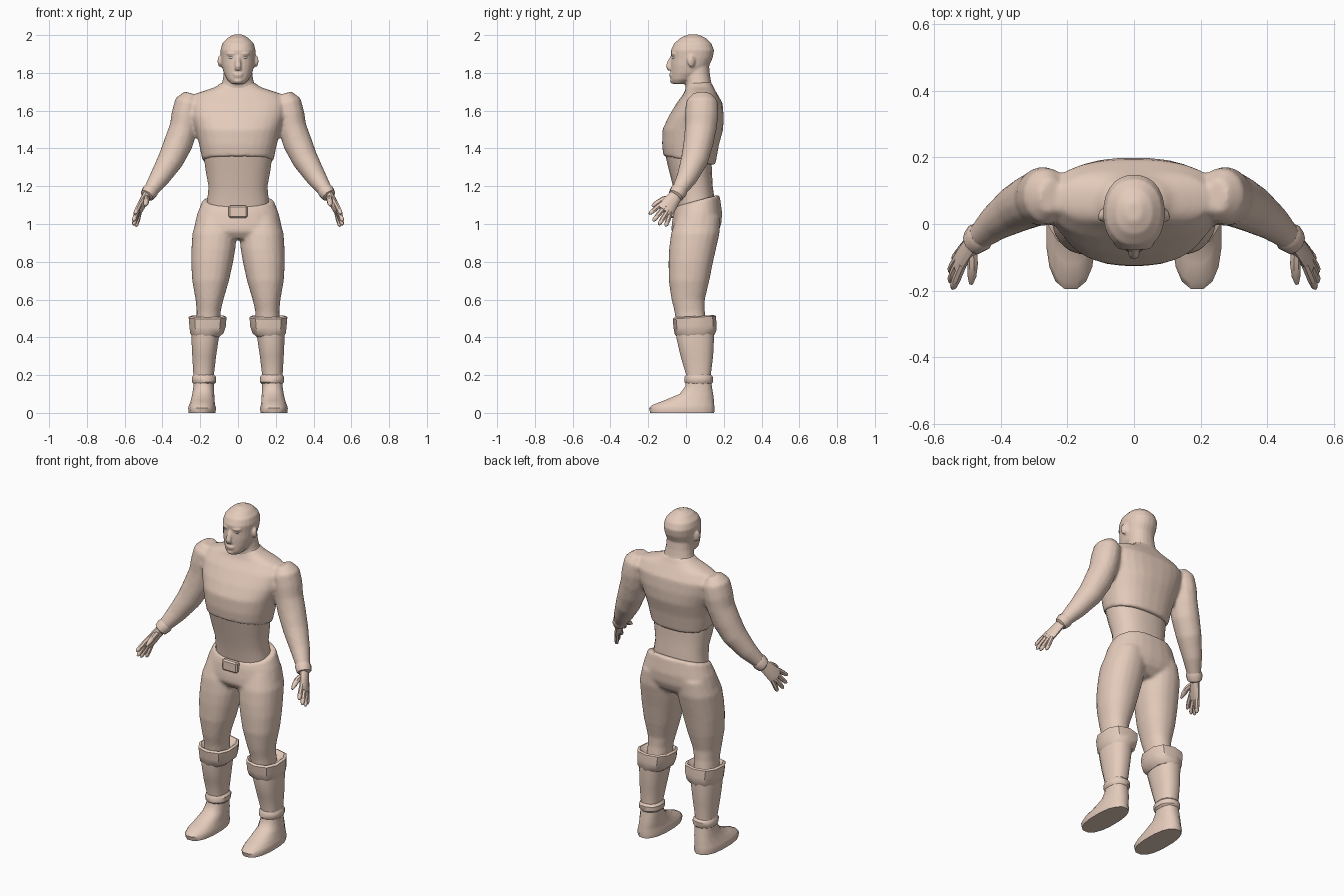
import bpy, bmesh, math
from mathutils import Vector, Matrix

def material(name, rgb):
    m = bpy.data.materials.new(name)
    m.diffuse_color = (*rgb, 1)
    return m

SKIN = material("skin", (0.78, 0.6, 0.5))
WHITE = material("eye_white", (0.95, 0.95, 0.95))

def skin(bm, rings):
    """Bridge a list of point rings and cap both ends."""
    vs = [[bm.verts.new(p) for p in r] for r in rings]
    n = len(vs[0])
    for a, b in zip(vs, vs[1:]):
        for i in range(n):
            j = (i + 1) % n
            bm.faces.new((a[i], a[j], b[j], b[i]))
    bm.faces.new(vs[0])
    bm.faces.new(vs[-1])

def power(v, p):
    return math.copysign(abs(v) ** (2 / p), v)

def loft(bm, rows, n=20, p=2.2, side=1):
    """Horizontal sections: (z, centre x, half width, front y, back y[, tilt])."""
    rings = []
    for z, cx, rx, y0, y1, *t in rows:
        tilt = t[0] if t else 0
        ring = []
        for i in range(n):
            a = 2 * math.pi * (i + 0.5) / n
            c, s = power(math.cos(a), p), power(math.sin(a), p)
            ring.append((side * (cx + rx * c), (y0 + y1) / 2 + (y1 - y0) / 2 * s, z + tilt * s))
        rings.append(ring)
    skin(bm, rings)

def tube(bm, pts, ref=(0, 1, 0), n=14, side=1):
    """Sections square to a path: (x, y, z, radius along ref, other radius)."""
    cs = [Vector(q[:3]) for q in pts]
    rings = []
    for k, q in enumerate(pts):
        t = (cs[min(k + 1, len(cs) - 1)] - cs[max(k - 1, 0)]).normalized()
        u = Vector(ref)
        u = (u - t * u.dot(t)).normalized()
        v = t.cross(u)
        ring = []
        for i in range(n):
            a = 2 * math.pi * i / n
            w = cs[k] + u * q[3] * math.cos(a) + v * q[4] * math.sin(a)
            ring.append((side * w.x, w.y, w.z))
        rings.append(ring)
    skin(bm, rings)

def blob(bm, loc, size, rot=0):
    m = Matrix.Translation(loc) @ Matrix.Rotation(rot, 4, 'Z') @ Matrix.Diagonal((*size, 1))
    bmesh.ops.create_uvsphere(bm, u_segments=14, v_segments=8, radius=1, matrix=m)

def finish(bm, name, voxel=0, smooth=6, mat=SKIN, angle=50):
    bmesh.ops.recalc_face_normals(bm, faces=bm.faces[:])
    me = bpy.data.meshes.new(name)
    bm.to_mesh(me)
    bm.free()
    me.materials.append(mat)
    for f in me.polygons:
        f.use_smooth = True
    me.set_sharp_from_angle(angle=math.radians(angle))
    ob = bpy.data.objects.new(name, me)
    bpy.context.collection.objects.link(ob)
    if voxel:  # fuse overlapping volumes into one skin
        r = ob.modifiers.new("fuse", 'REMESH')
        r.mode, r.voxel_size, r.use_smooth_shade = 'VOXEL', voxel, True
        s = ob.modifiers.new("relax", 'SMOOTH')
        s.factor, s.iterations = 0.5, smooth
    return ob

# chest with both arms
bm = bmesh.new()
loft(bm, [(1.335, 0, .188, -.12, .155, -.025), (1.42, 0, .206, -.127, .175),
          (1.5, 0, .225, -.125, .197), (1.57, 0, .25, -.092, .2),
          (1.64, 0, .262, -.05, .194), (1.69, 0, .225, -.012, .165),
          (1.725, 0, .12, .0, .145), (1.75, 0, .085, .005, .135)], n=28, p=2.4)
for s in (1, -1):
    tube(bm, [(.25, .085, 1.692, .05, .035), (.262, .085, 1.65, .085, .072),
              (.275, .083, 1.58, .09, .078), (.288, .078, 1.51, .085, .076),
              (.315, .066, 1.43, .08, .078), (.356, .045, 1.34, .073, .07),
              (.415, .005, 1.245, .056, .055), (.478, -.05, 1.155, .036, .034)], side=s)
finish(bm, "chest_and_arms", 0.01)

# bare midriff
bm = bmesh.new()
loft(bm, [(1.06, 0, .165, -.045, .15), (1.13, 0, .163, -.055, .152), (1.2, 0, .157, -.07, .142),
          (1.28, 0, .172, -.09, .138), (1.37, 0, .184, -.112, .135)], n=24, p=2.4)
finish(bm, "midriff")

# trousers
bm = bmesh.new()
loft(bm, [(.92, 0, .13, -.05, .13), (.96, 0, .225, -.078, .172), (1.0, 0, .23, -.076, .188),
          (1.06, 0, .215, -.066, .192), (1.125, 0, .188, -.055, .178, .032)], n=24, p=2.3)
for s in (1, -1):
    loft(bm, [(1.04, .115, .1, -.05, .18), (.95, .124, .118, -.08, .178), (.87, .13, .117, -.09, .16),
              (.8, .137, .112, -.093, .144), (.7, .145, .098, -.092, .124), (.6, .151, .074, -.077, .1),
              (.54, .155, .064, -.062, .1), (.46, .158, .064, -.05, .11)], side=s)
finish(bm, "trousers", 0.01)

# buckle flap
bm = bmesh.new()
bmesh.ops.create_cube(bm, size=1, matrix=Matrix.Translation((0, -.068, 1.065)) @ Matrix.Diagonal((.1, .035, .065, 1)))
bmesh.ops.bevel(bm, geom=bm.edges[:], offset=.008, segments=1, affect='EDGES')
finish(bm, "buckle", angle=30)

# boots: shaft and foot, folded cuff, ankle band
shaft, cuff, band = bmesh.new(), bmesh.new(), bmesh.new()
for s in (1, -1):
    loft(shaft, [(0, .19, .072, -.192, .152), (.025, .19, .075, -.198, .154), (.042, .19, .07, -.18, .152),
                 (.065, .187, .064, -.12, .15), (.1, .184, .059, -.035, .145), (.14, .182, .055, -.005, .138),
                 (.2, .182, .055, .0, .132), (.3, .179, .064, -.03, .145),
                 (.4, .174, .074, -.053, .15), (.46, .17, .075, -.05, .15)], n=16, p=2.4, side=s)
    loft(cuff, [(.405, .17, .074, -.045, .148, .005), (.425, .165, .092, -.06, .16, .008),
                (.46, .161, .1, -.066, .162, .008), (.505, .161, .104, -.07, .158, .008),
                (.512, .16, .09, -.06, .146, .006), (.49, .158, .066, -.05, .11)], n=10, p=2.5, side=s)
    loft(band, [(.152, .181, .055, .0, .135), (.163, .18, .065, -.01, .145),
                (.19, .18, .066, -.01, .145), (.204, .181, .055, .0, .132)], n=12, side=s)
finish(shaft, "boots")
finish(cuff, "boot_cuffs", angle=40)
finish(band, "ankle_bands", angle=40)

# hands with fingers, and wrist bands
bm, wrist = bmesh.new(), bmesh.new()
ACROSS = (0, -.78, .62)
FINGERS = [((.522, -.138, 1.1), (.545, -.192, 1.055)), ((.53, -.122, 1.078), (.553, -.172, 1.018)),
           ((.531, -.104, 1.058), (.553, -.142, .998)), ((.526, -.086, 1.046), (.54, -.106, .99))]
for s in (1, -1):
    tube(bm, [(.475, -.045, 1.16, .033, .026), (.497, -.073, 1.125, .04, .022),
              (.518, -.1, 1.088, .047, .019), (.53, -.116, 1.068, .044, .014)], ACROSS, 10, s)
    for a, b in FINGERS:
        a, b = Vector(a), Vector(b)
        tube(bm, [(*a.lerp(b, t), r, r) for t, r in ((-.3, .013), (.5, .0135), (.9, .011), (1.05, .005))],
             ACROSS, 7, s)
    tube(bm, [(.487, -.075, 1.14, .016, .016), (.484, -.12, 1.13, .016, .016),
              (.487, -.155, 1.11, .014, .014), (.49, -.18, 1.095, .006, .006)], (1, 0, 0), 7, s)
    tube(wrist, [(.458, -.032, 1.184, .042, .04), (.466, -.04, 1.172, .047, .044),
                 (.482, -.054, 1.15, .042, .038), (.486, -.058, 1.145, .03, .026)], n=10, side=s)
finish(bm, "hands")
finish(wrist, "wrist_bands", angle=40)

# head, neck, nose, lips, brows and ears
bm = bmesh.new()
loft(bm, [(1.742, 0, .036, -.07, -.01), (1.765, 0, .058, -.08, .05), (1.8, 0, .076, -.08, .1),
          (1.84, 0, .086, -.08, .124), (1.88, 0, .09, -.078, .142), (1.92, 0, .093, -.08, .149),
          (1.955, 0, .084, -.064, .135), (1.985, 0, .056, -.03, .105), (2.003, 0, .022, .01, .065)], n=24)
loft(bm, [(1.67, 0, .13, .01, .16), (1.715, 0, .105, -.002, .148), (1.75, 0, .084, -.005, .134),
          (1.79, 0, .077, -.01, .127), (1.85, 0, .072, -.01, .122)], n=20)
tube(bm, [(0, -.07, 1.892, .008, .01), (0, -.084, 1.862, .013, .014),
          (0, -.092, 1.835, .015, .018), (0, -.085, 1.816, .012, .018)], n=8)
blob(bm, (0, -.078, 1.793), (.028, .012, .006))
blob(bm, (0, -.076, 1.781), (.024, .012, .006))
blob(bm, (0, -.072, 1.757), (.022, .013, .013))
for s in (1, -1):
    blob(bm, (s * .037, -.067, 1.901), (.026, .012, .007), s * .3)
    blob(bm, (s * .095, .028, 1.862), (.012, .022, .032), s * .35)
finish(bm, "head", 0.006, 3)

# eyes
bm = bmesh.new()
for s in (1, -1):
    blob(bm, (s * .037, -.064, 1.881), (.015, .009, .007), s * .35)
finish(bm, "eyes", mat=WHITE)
